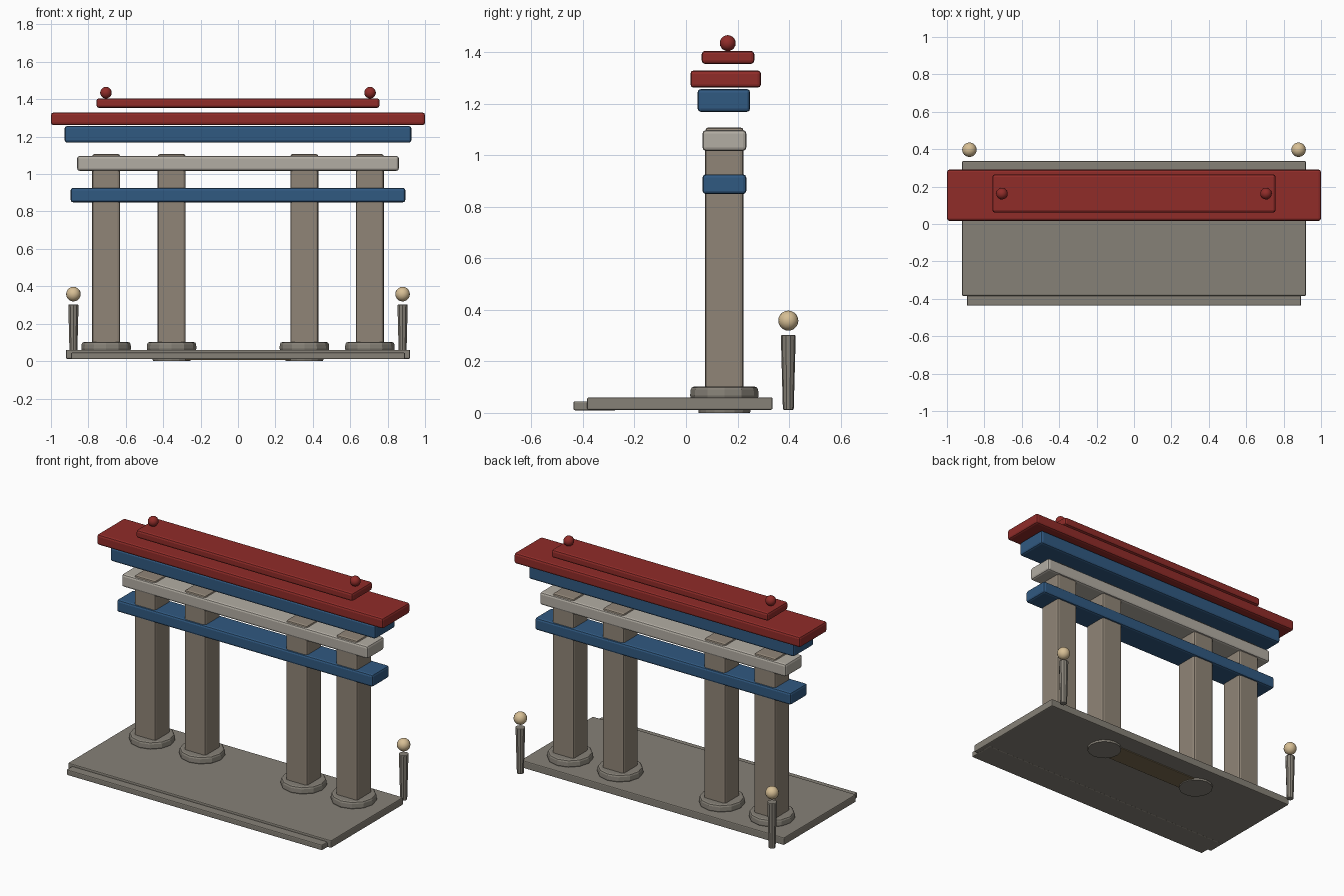
import bpy, bmesh
from mathutils import Matrix

if "Cube" in bpy.data.objects:
    bpy.data.objects.remove(bpy.data.objects["Cube"])


def material(name, r, g, b):
    m = bpy.data.materials.new(name)
    m.diffuse_color = (r, g, b, 1)
    m.use_nodes = True
    m.node_tree.nodes["Principled BSDF"].inputs["Base Color"].default_value = m.diffuse_color
    return m


RED = material("red_paint", 0.28, 0.025, 0.022)
BLUE = material("blue_paint", 0.03, 0.1, 0.22)
STONE = material("stone", 0.24, 0.22, 0.185)
PILLAR = material("pillar_stone", 0.28, 0.235, 0.185)
PALE = material("pale_stone", 0.45, 0.42, 0.37)
GLOW = material("lamp", 0.68, 0.52, 0.3)
WOOD = material("threshold_wood", 0.2, 0.15, 0.08)


def finish(bm, name, mat, bevel=0, segments=2, smooth=False):
    me = bpy.data.meshes.new(name)
    bm.to_mesh(me)
    bm.free()
    ob = bpy.data.objects.new(name, me)
    bpy.context.collection.objects.link(ob)
    me.materials.append(mat)
    if smooth:
        me.shade_smooth()
    if bevel:
        mod = ob.modifiers.new("bevel", "BEVEL")
        mod.width, mod.segments = bevel, segments
        mod.limit_method = "ANGLE"
        mod.angle_limit = 0.9
    return ob


def box(name, mat, x, y, z, bevel=0.012):
    # x, y and z are (low, high) pairs
    bm = bmesh.new()
    bmesh.ops.create_cube(bm, size=1)
    for v in bm.verts:
        v.co = [(lo + hi) / 2 + c * (hi - lo) for c, (lo, hi) in zip(v.co, (x, y, z))]
    return finish(bm, name, mat, bevel)


def cone(name, mat, x, y, z0, z1, r0, r1, sides, bevel=0):
    bm = bmesh.new()
    bmesh.ops.create_cone(bm, cap_ends=True, segments=sides, radius1=r0, radius2=r1,
                          depth=z1 - z0, matrix=Matrix.Translation((x, y, (z0 + z1) / 2)))
    return finish(bm, name, mat, bevel)


def ball(name, mat, x, y, z, r):
    bm = bmesh.new()
    bmesh.ops.create_uvsphere(bm, u_segments=16, v_segments=10, radius=r,
                              matrix=Matrix.Translation((x, y, z)))
    return finish(bm, name, mat, smooth=True)


def beam(name, mat, half, y, z):
    return box(name, mat, (-half, half), y, z, 0.013)


# Ground slab, front step and the threshold set into the slab
box("base_slab", STONE, (-0.92, 0.92), (-0.384, 0.336), (0.012, 0.06), 0.006)
box("front_step", STONE, (-0.893, 0.893), (-0.437, -0.27), (0.01, 0.045), 0.006)
box("threshold", WOOD, (-0.35, 0.35), (0.08, 0.22), (0.006, 0.04), 0.004)

# Horizontal beams and roof tiers
beam("lower_tie_beam", BLUE, 0.895, (0.064, 0.234), (0.849, 0.926))
beam("pale_lintel", PALE, 0.86, (0.064, 0.234), (1.017, 1.097))
beam("upper_beam", BLUE, 0.927, (0.045, 0.249), (1.168, 1.257))
beam("roof_slab", RED, 1.0, (0.017, 0.291), (1.262, 1.329))
beam("roof_ridge", RED, 0.757, (0.061, 0.265), (1.354, 1.405))

for side, s in (("left", -1), ("right", 1)):
    # Pillars on round plinths
    for place, px in (("outer", 0.705), ("inner", 0.355)):
        x = s * px
        box(f"{place}_pillar_{side}", PILLAR, (x - 0.075, x + 0.075), (0.074, 0.224),
            (0.03, 1.108), 0.014)
        cone(f"{place}_plinth_{side}", STONE, x, 0.149, 0.055, 0.102, 0.134, 0.13, 12, 0.012)
    # Footing discs under the inner pillars
    cone(f"footing_{side}", STONE, s * 0.355, 0.149, 0, 0.04, 0.1, 0.105, 16)
    # Ridge finials
    ball(f"finial_{side}", RED, s * 0.706, 0.162, 1.435, 0.031)
    # Lamp posts behind the gate
    cone(f"lamp_post_{side}", STONE, s * 0.88, 0.397, 0.012, 0.302, 0.021, 0.029, 10, 0.004)
    ball(f"lamp_{side}", GLOW, s * 0.88, 0.397, 0.358, 0.039)
